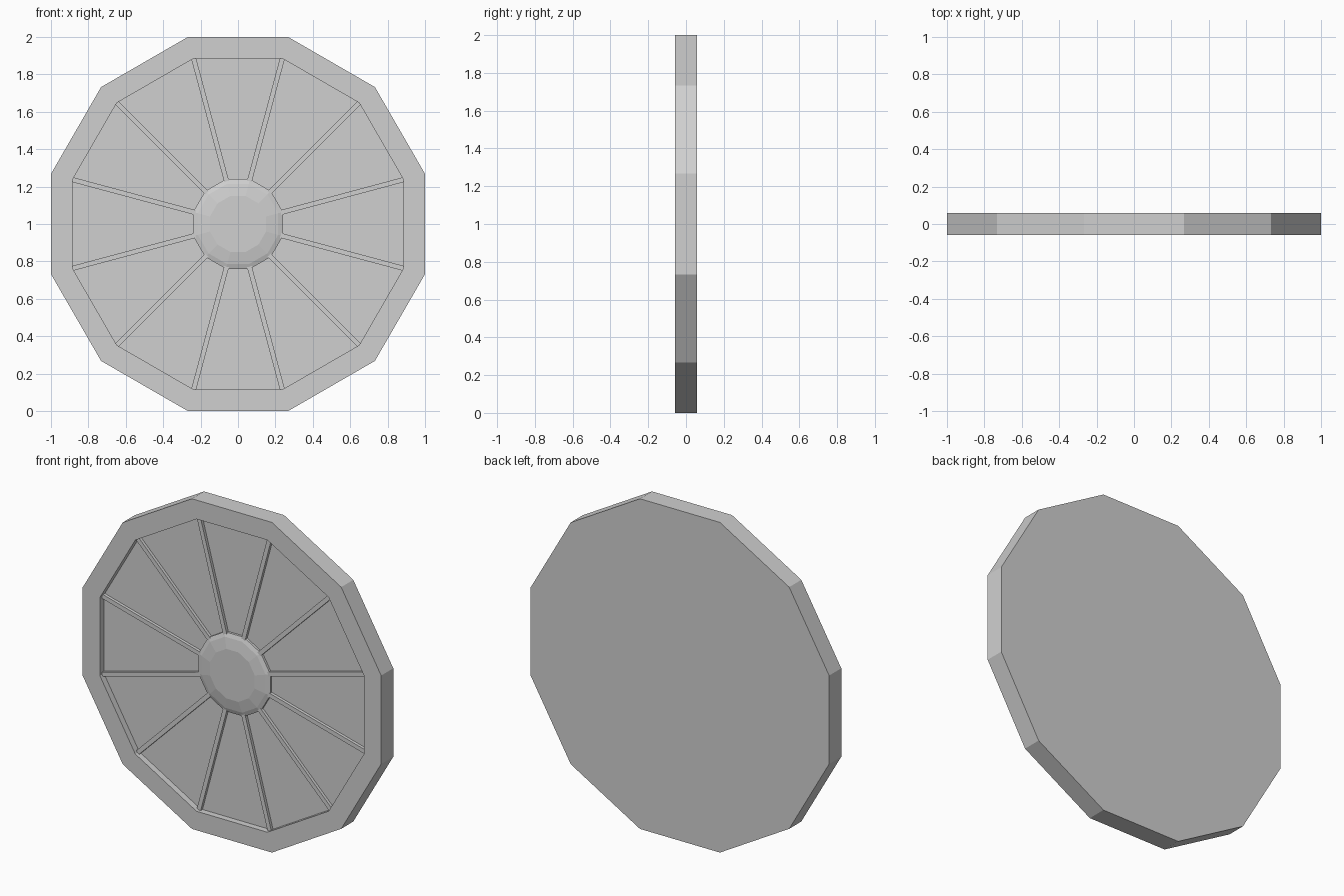
import bpy, bmesh, math
from mathutils import Matrix

SIDES = 12
HALF = 0.058       # half thickness of the wheel
PANEL = -0.02      # recessed panel surface
STEP = math.tau / SIDES

if "Cube" in bpy.data.objects:
    bpy.data.objects.remove(bpy.data.objects["Cube"])

grey = bpy.data.materials.new("plain_grey")
grey.use_nodes = True
colour = (0.63, 0.63, 0.63, 1)
grey.diffuse_color = colour
grey.node_tree.nodes["Principled BSDF"].inputs["Base Color"].default_value = colour


def finish(name, bm):
    bmesh.ops.recalc_face_normals(bm, faces=bm.faces)
    mesh = bpy.data.meshes.new(name)
    bm.to_mesh(mesh)
    bm.free()
    mesh.materials.append(grey)
    obj = bpy.data.objects.new(name, mesh)
    obj.location.z = 1
    bpy.context.collection.objects.link(obj)
    return obj


def turned(name, profile):
    """Twelve-sided turning about y from (apothem, y) pairs, capped at both ends."""
    bm = bmesh.new()
    rings = []
    for apothem, y in profile:
        r = apothem / math.cos(STEP / 2)
        rings.append([bm.verts.new((r * math.cos((i + 0.5) * STEP), y,
                                    r * math.sin((i + 0.5) * STEP)))
                      for i in range(SIDES)])
    for a, b in zip(rings, rings[1:]):
        for i in range(SIDES):
            j = (i + 1) % SIDES
            bm.faces.new((a[i], a[j], b[j], b[i]))
    bm.faces.new(rings[0])
    bm.faces.new(rings[-1])
    return finish(name, bm)


# Disc with raised rim and recessed front panel
turned("rim_and_panel", [(1, HALF), (1, -HALF), (0.885, -HALF), (0.885, PANEL)])

# Low domed hub
turned("hub", [(0.24, PANEL + 0.01), (0.24, -0.034), (0.215, -0.043), (0.15, -0.054)])

# Narrow ribs from the hub to the corners of the rim
inner, outer, width, top = 0.2, 0.925, 0.026, -0.038
bm = bmesh.new()
for i in range(SIDES):
    turn = Matrix.Rotation((i + 0.5) * STEP, 4, "Y")
    place = Matrix.Translation(((inner + outer) / 2, (top + PANEL + 0.01) / 2, 0))
    size = Matrix.Diagonal((outer - inner, PANEL + 0.01 - top, width, 1))
    bmesh.ops.create_cube(bm, size=1, matrix=turn @ place @ size)
finish("spokes", bm)
